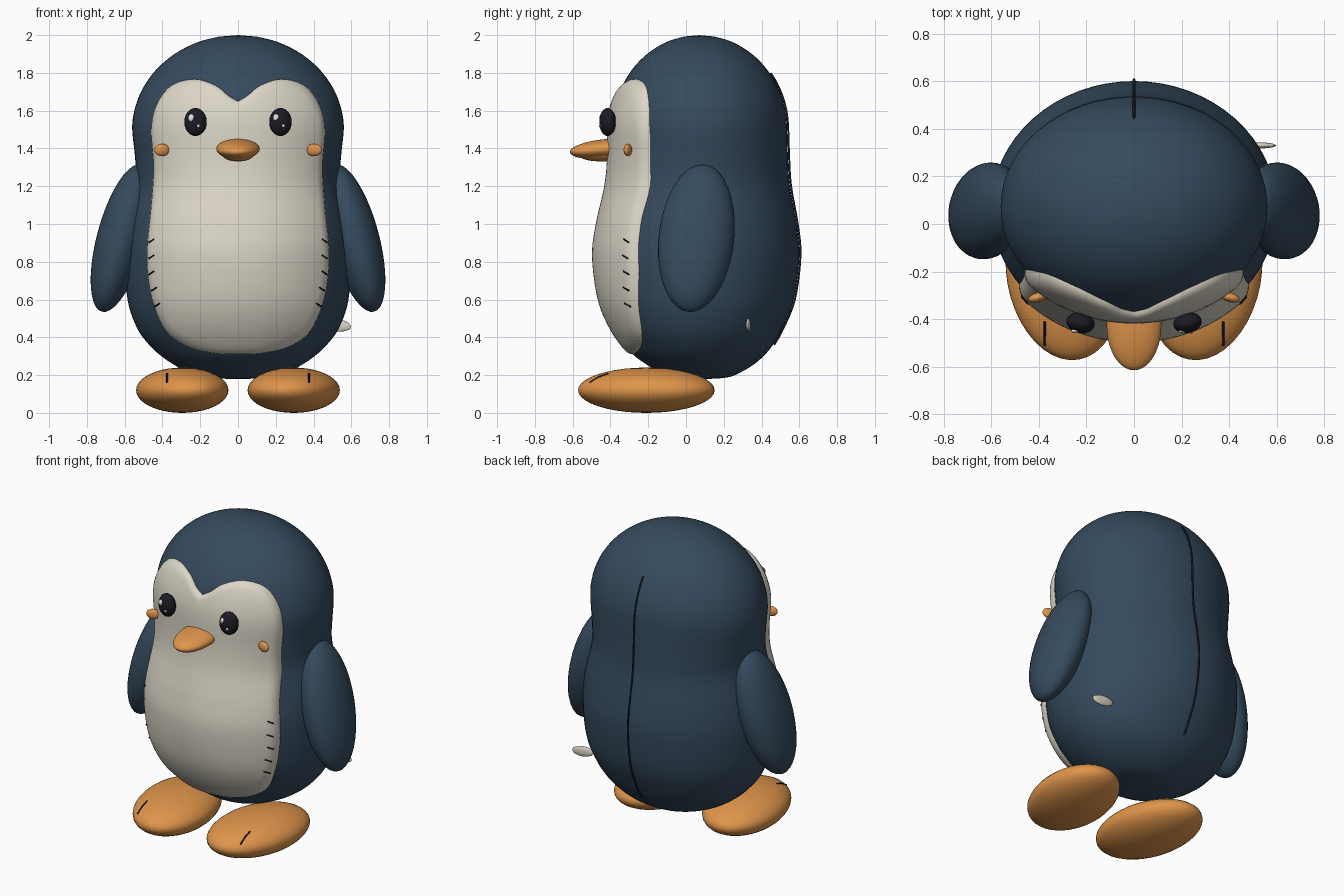
import bpy, bmesh, math
from mathutils import Vector

if "Cube" in bpy.data.objects:
    bpy.data.objects.remove(bpy.data.objects["Cube"])

def material(name, rgb):
    m = bpy.data.materials.new(name)
    m.diffuse_color = (*rgb, 1)
    m.use_nodes = True
    m.node_tree.nodes["Principled BSDF"].inputs["Base Color"].default_value = m.diffuse_color
    return m

NAVY = material("navy", (0.036, 0.069, 0.110))
CREAM = material("cream", (0.72, 0.68, 0.58))
ORANGE = material("orange", (0.74, 0.30, 0.07))
BLACK = material("eye black", (0.011, 0.011, 0.018))
THREAD = material("dark thread", (0.008, 0.012, 0.017))
WHITE = material("white", (0.9, 0.9, 0.9))

def smooth_path(pts, steps=8):
    """Catmull-Rom through points of any dimension."""
    pts = [Vector(p) for p in pts]
    p = [2 * pts[0] - pts[1]] + pts + [2 * pts[-1] - pts[-2]]
    out = []
    for i in range(1, len(p) - 2):
        a, b, c, d = p[i - 1:i + 3]
        for k in range(steps):
            t = k / steps
            out.append(0.5 * (2 * b + (c - a) * t + (2 * a - 5 * b + 4 * c - d) * t * t
                              + (3 * b - a - 3 * c + d) * t ** 3))
    return out + [pts[-1]]

def loft(name, start, rings, mat, end=None):
    """Skin closed rings, with pole points at the ends."""
    bm = bmesh.new()
    loops = [[bm.verts.new(co) for co in r] for r in rings]
    n = len(loops[0])
    for a, b in zip(loops, loops[1:]):
        for i in range(n):
            bm.faces.new((a[i], a[(i + 1) % n], b[(i + 1) % n], b[i]))
    for pole, loop in ((start, loops[0]), (end, loops[-1])):
        if pole is not None:
            v = bm.verts.new(pole)
            for i in range(n):
                bm.faces.new((v, loop[i], loop[(i + 1) % n]))
    bmesh.ops.recalc_face_normals(bm, faces=bm.faces)
    if name == "belly_patch" and sum(f.normal.y * f.calc_area() for f in bm.faces) > 0:
        bmesh.ops.reverse_faces(bm, faces=bm.faces)
    me = bpy.data.meshes.new(name)
    bm.to_mesh(me)
    bm.free()
    for f in me.polygons:
        f.use_smooth = True
    me.materials.append(mat)
    ob = bpy.data.objects.new(name, me)
    bpy.context.collection.objects.link(ob)
    return ob

def ellipsoid(name, loc, radii, mat, rot=(0, 0, 0), seg=40):
    bpy.ops.mesh.primitive_uv_sphere_add(segments=seg, ring_count=seg // 2, location=loc,
                                         rotation=[math.radians(r) for r in rot])
    ob = bpy.context.object
    ob.name = name
    ob.scale = radii
    ob.data.materials.append(mat)
    bpy.ops.object.shade_smooth()
    return ob

def thread(name, pts, radius=0.005):
    cu = bpy.data.curves.new(name, 'CURVE')
    cu.dimensions = '3D'
    cu.bevel_depth = radius
    cu.bevel_resolution = 1
    cu.use_fill_caps = True
    sp = cu.splines.new('POLY')
    sp.points.add(len(pts) - 1)
    for q, co in zip(sp.points, pts):
        q.co = (*co, 1)
    cu.materials.append(THREAD)
    ob = bpy.data.objects.new(name, cu)
    bpy.context.collection.objects.link(ob)

# Body sections: height, half width, front y, back y
sections = [(.181, .09, -.01, .16), (.19, .17, -.08, .23), (.21, .245, -.14, .28),
            (.25, .33, -.20, .35), (.30, .405, -.27, .41), (.36, .47, -.32, .46),
            (.45, .535, -.38, .51), (.60, .585, -.44, .57), (.83, .60, -.47, .60),
            (1.0, .585, -.45, .585), (1.2, .54, -.405, .55), (1.35, .545, -.39, .54),
            (1.5, .56, -.39, .535)]
for deg in range(10, 90, 10):
    c, s = math.cos(math.radians(deg)), math.sin(math.radians(deg))
    sections.append((1.5 + .5 * s, .56 * c, .07 - .46 * c, .07 + .465 * c))
rows = smooth_path(sections, 5)

def row_at(z):
    for a, b in zip(rows, rows[1:]):
        if a[0] <= z <= b[0]:
            return a.lerp(b, (z - a[0]) / (b[0] - a[0]))
    return rows[-1]

def front(x, z, lift=0.0):
    """Point on the front of the body, raised by lift."""
    _, w, f, b = row_at(z)
    k = math.sqrt(max(.05, 1 - (x / w) ** 2))
    return (x, (f + b) / 2 - (b - f) / 2 * k - lift * min(2, 1 / k), z)

N = 64
angles = [2 * math.pi * i / N for i in range(N)]
loft("body", (0, .08, .18),
     [[(w * math.cos(t), (f + b) / 2 + (b - f) / 2 * math.sin(t), z) for t in angles]
      for z, w, f, b in rows], NAVY, (0, .07, 2.0))

# Heart-topped face and belly patch laid over the body
half = smooth_path([(0, 1.65), (.05, 1.68), (.12, 1.735), (.23, 1.767), (.35, 1.735),
                    (.43, 1.635), (.46, 1.5), (.447, 1.3), (.46, 1.1), (.48, .9),
                    (.48, .75), (.45, .58), (.38, .43), (.27, .35), (.13, .316), (0, .31)], 5)
outline = list(half) + [Vector((-p.x, p.y)) for p in reversed(half[1:-1])]
mid = Vector((0, 1.05))
profile = [(k / 14, .028) for k in range(1, 14)] + [(.96, .027), (.985, .022), (.998, .012),
                                                    (1, 0), (1, -.02)]
loft("belly_patch", front(0, 1.05, .028),
     [[front(*mid.lerp(p, s), h) for p in outline] for s, h in profile], CREAM)

# Beak
ellipsoid("upper_beak", (0, -.425, 1.397), (.115, .19, .052), ORANGE, (5, 0, 0))
ellipsoid("lower_beak", (0, -.42, 1.368), (.085, .14, .036), ORANGE, (3, 0, 0))

# Parts that repeat on both sides
for s, side in ((1, "right"), (-1, "left")):
    ellipsoid("wing_" + side, (.617 * s, .055, .925), (.13, .2, .405), NAVY, (-6, -15 * s, 0))
    ellipsoid("foot_" + side, (.295 * s, -.21, .12), (.24, .365, .12), ORANGE, (0, 0, -10 * s))
    thread("toe_line_" + side, [(.375 * s, -.41, .208), (.375 * s, -.46, .191),
                                (.375 * s, -.51, .161)])
    ellipsoid("eye_" + side, (.225 * s, -.415, 1.54), (.06, .043, .074), BLACK, (0, 0, 12 * s))
    ellipsoid("eye_glint_" + side, (.225 * s - .022, -.449, 1.562), (.017, .009, .02), WHITE, seg=16)
    ellipsoid("eye_spark_" + side, (.225 * s + .015, -.455, 1.52), (.008, .006, .009), WHITE, seg=12)
    ellipsoid("cheek_" + side, (.403 * s, -.308, 1.392), (.042, .02, .033), ORANGE,
              (0, 0, -16 * s), 24)
    for i in range(5):
        z = .57 + .085 * i
        x = .472 - .03 * max(0, .74 - z) / .17
        thread(f"stitch_{side}_{i}", [front(s * x, z - .008, .026),
                                      front(s * (x - .028), z + .01, .028)], .004)

# Seam down the back and small side tag
thread("back_seam", [(0, row_at(z)[3] + .006, z) for z in [.36 + .04 * i for i in range(37)]], .006)
ellipsoid("side_tag", (.52, .33, .465), (.078, .013, .033), CREAM, (0, 8, 0), 24)
